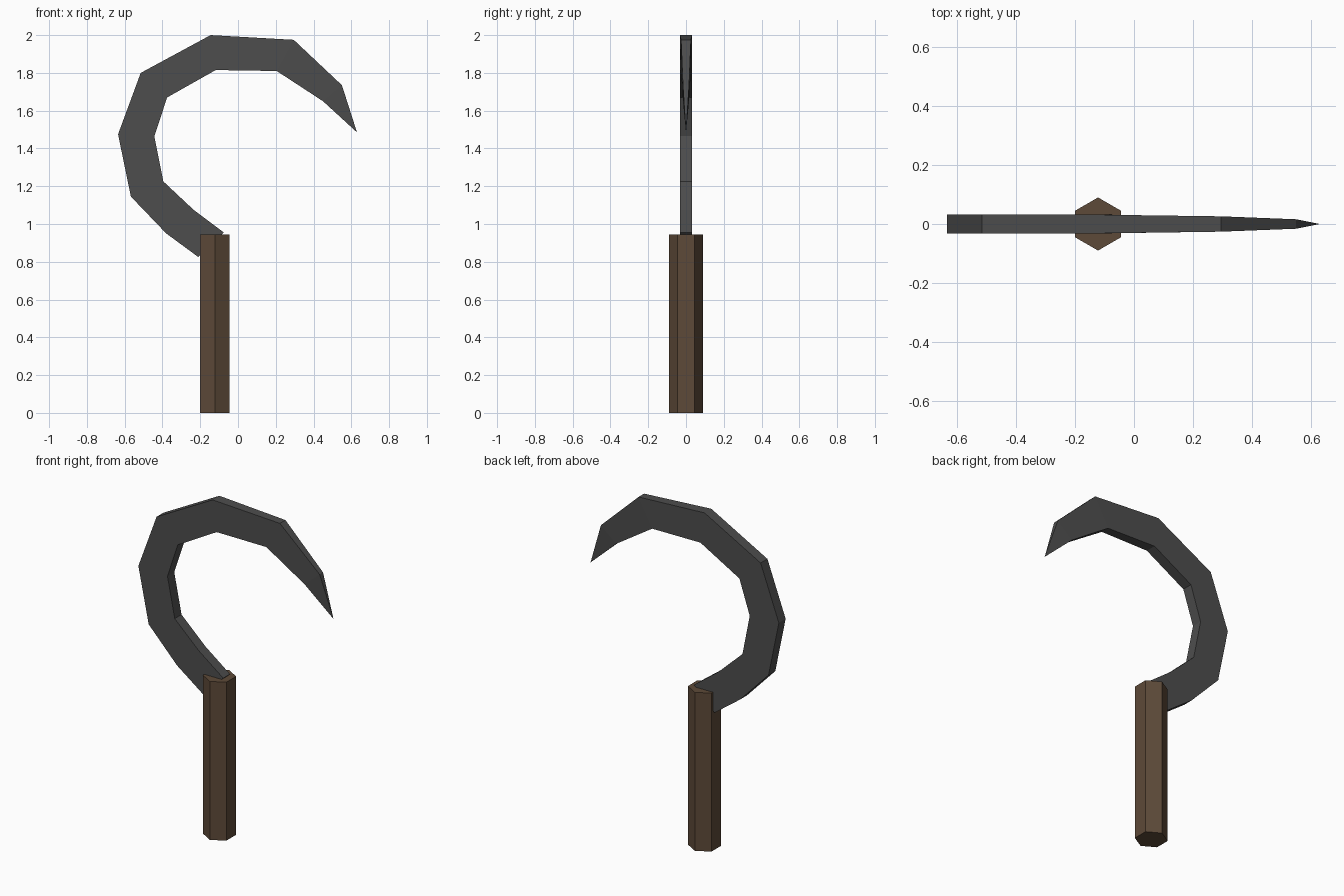
import bpy, bmesh, math
from mathutils import Matrix

if "Cube" in bpy.data.objects:
    bpy.data.objects.remove(bpy.data.objects["Cube"])


def material(name, rgb):
    m = bpy.data.materials.new(name)
    m.diffuse_color = (*rgb, 1)
    m.use_nodes = True
    m.node_tree.nodes["Principled BSDF"].inputs["Base Color"].default_value = m.diffuse_color
    return m


def finish(bm, name, mat):
    bmesh.ops.recalc_face_normals(bm, faces=bm.faces)
    mesh = bpy.data.meshes.new(name)
    bm.to_mesh(mesh)
    bm.free()
    mesh.materials.append(mat)
    obj = bpy.data.objects.new(name, mesh)
    bpy.context.collection.objects.link(obj)
    return obj


steel = material("dark steel", (0.075, 0.075, 0.075))
wood = material("brown wood", (0.11, 0.068, 0.04))

# Handle: upright hexagonal prism with corners pointing along y
bm = bmesh.new()
bmesh.ops.create_cone(bm, cap_ends=True, segments=6, radius1=0.09, radius2=0.09, depth=0.945)
ys = max(v.co.y for v in bm.verts)
if ys < 0.085:
    bmesh.ops.rotate(bm, verts=bm.verts, matrix=Matrix.Rotation(math.pi / 6, 3, 'Z'))
bmesh.ops.translate(bm, verts=bm.verts, vec=(-0.122, 0, 0.4725))
finish(bm, "handle", wood)

# Blade: stations of (outer x, z, inner x, z, half thickness), closing to a tip
stations = [
    (-0.21, 0.825, -0.075, 0.955, 0.032),
    (-0.38, 0.95, -0.235, 1.075, 0.032),
    (-0.567, 1.145, -0.395, 1.225, 0.032),
    (-0.635, 1.475, -0.443, 1.465, 0.032),
    (-0.515, 1.80, -0.375, 1.67, 0.032),
    (-0.145, 2.0, -0.118, 1.815, 0.032),
    (0.295, 1.975, 0.205, 1.81, 0.026),
    (0.55, 1.735, 0.45, 1.65, 0.016),
]
bm = bmesh.new()
rings = [[bm.verts.new(p) for p in ((ox, -t, oz), (ox, t, oz), (ix, t, iz), (ix, -t, iz))]
         for ox, oz, ix, iz, t in stations]
tip = bm.verts.new((0.63, 0, 1.485))
bm.faces.new(rings[0])
for a, b in zip(rings, rings[1:]):
    for i in range(4):
        j = (i + 1) % 4
        bm.faces.new((a[i], a[j], b[j], b[i]))
for i in range(4):
    bm.faces.new((rings[-1][i], rings[-1][(i + 1) % 4], tip))
finish(bm, "blade", steel)
